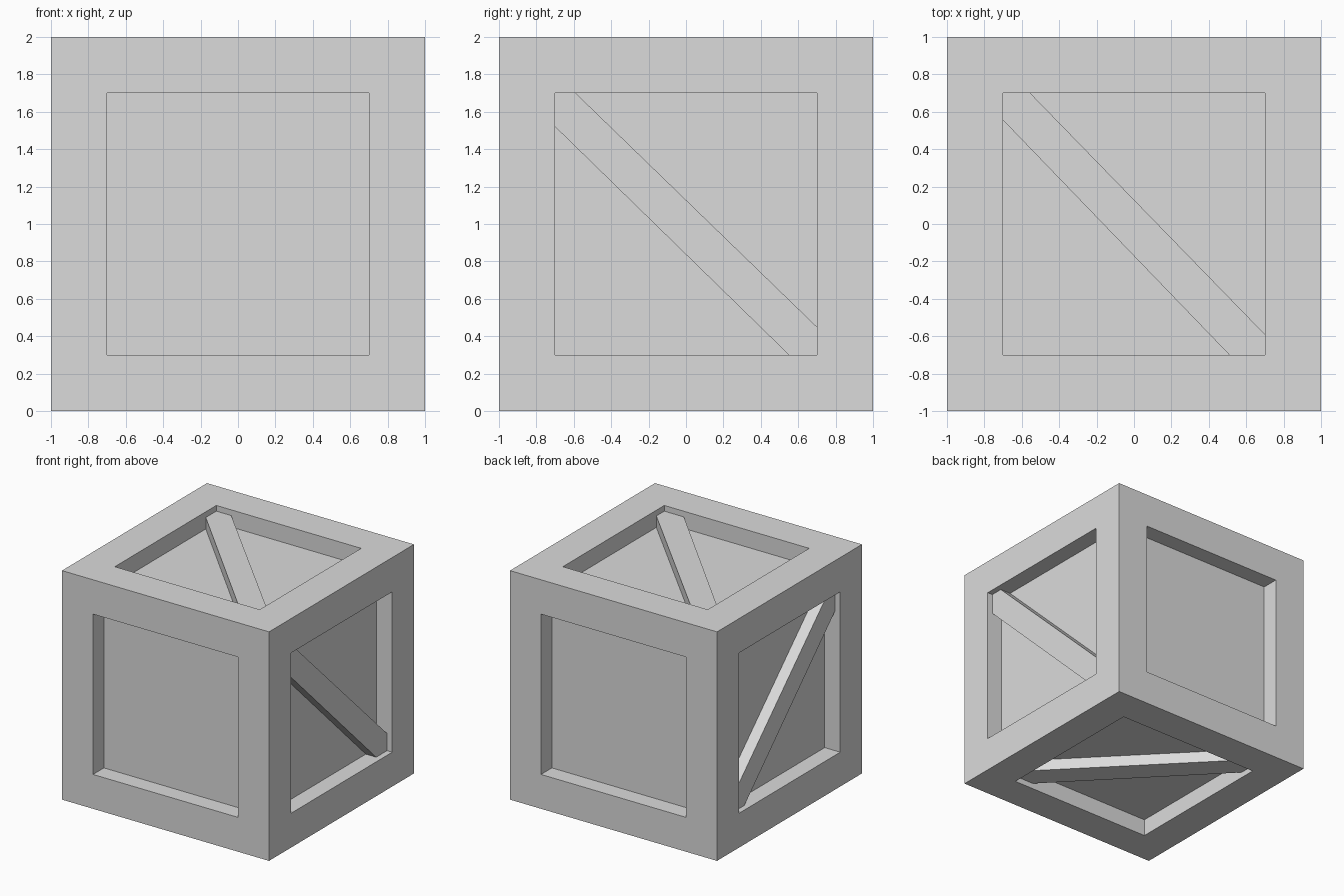
import bpy
import bmesh
from mathutils import Vector

HALF = 1.0      # half the crate's side
BORDER = 0.3    # width of the frame around each panel
RECESS = 0.15   # how deep the panels sit
INNER = HALF - BORDER
GREY = (0.71, 0.71, 0.71, 1)

default_cube = bpy.data.objects.get("Cube")
if default_cube:
    bpy.data.objects.remove(default_cube, do_unlink=True)

grey = bpy.data.materials.new("light_grey")
grey.use_nodes = True
grey.diffuse_color = GREY
grey.node_tree.nodes["Principled BSDF"].inputs["Base Color"].default_value = GREY


def add_object(name, bm):
    """Turn a bmesh centred on the crate's middle into an object."""
    bmesh.ops.recalc_face_normals(bm, faces=bm.faces)
    mesh = bpy.data.meshes.new(name)
    bm.to_mesh(mesh)
    bm.free()
    mesh.materials.append(grey)
    obj = bpy.data.objects.new(name, mesh)
    obj.location.z = HALF
    bpy.context.collection.objects.link(obj)
    return obj


def add_brace_pair(name, outline, to_3d, axis):
    """Extrude a plank outline up from the panel and mirror it to the opposite side."""
    bm = bmesh.new()
    base = HALF - RECESS
    face = bm.faces.new([bm.verts.new(to_3d(u, v, base)) for u, v in outline])
    out = bmesh.ops.extrude_face_region(bm, geom=[face], use_keep_orig=True)
    tops = [e for e in out["geom"] if isinstance(e, bmesh.types.BMVert)]
    bmesh.ops.translate(bm, verts=tops, vec=to_3d(0, 0, 0.1))
    obj = add_object(name, bm)
    mirror = obj.modifiers.new("opposite_side", "MIRROR")
    mirror.use_axis = [i == axis for i in range(3)]
    mirror.use_mirror_merge = False


# Crate body: cube with a sunken square panel on all six sides
body = bmesh.new()
bmesh.ops.create_cube(body, size=2 * HALF)
body.normal_update()
panels = body.faces[:]
bmesh.ops.inset_individual(body, faces=panels, thickness=BORDER, use_even_offset=True)
sunken = bmesh.ops.extrude_discrete_faces(body, faces=panels)["faces"]
for panel in sunken:
    inward = -panel.calc_center_median().normalized()
    bmesh.ops.translate(body, verts=panel.verts[:], vec=inward * RECESS)
add_object("crate_body", body)

# Diagonal planks, with pointed ends fitted into the panel corners
side_outline = [(-INNER, INNER), (-INNER, 0.52), (0.55, -INNER),
                (INNER, -INNER), (INNER, -0.55), (-0.59, INNER)]
top_outline = [(-INNER, INNER), (-INNER, 0.555), (0.51, -INNER),
               (INNER, -INNER), (INNER, -0.59), (-0.555, INNER)]
add_brace_pair("side_braces", side_outline, lambda u, v, d: Vector((d, u, v)), 0)
add_brace_pair("top_and_bottom_braces", top_outline, lambda u, v, d: Vector((u, v, d)), 2)
